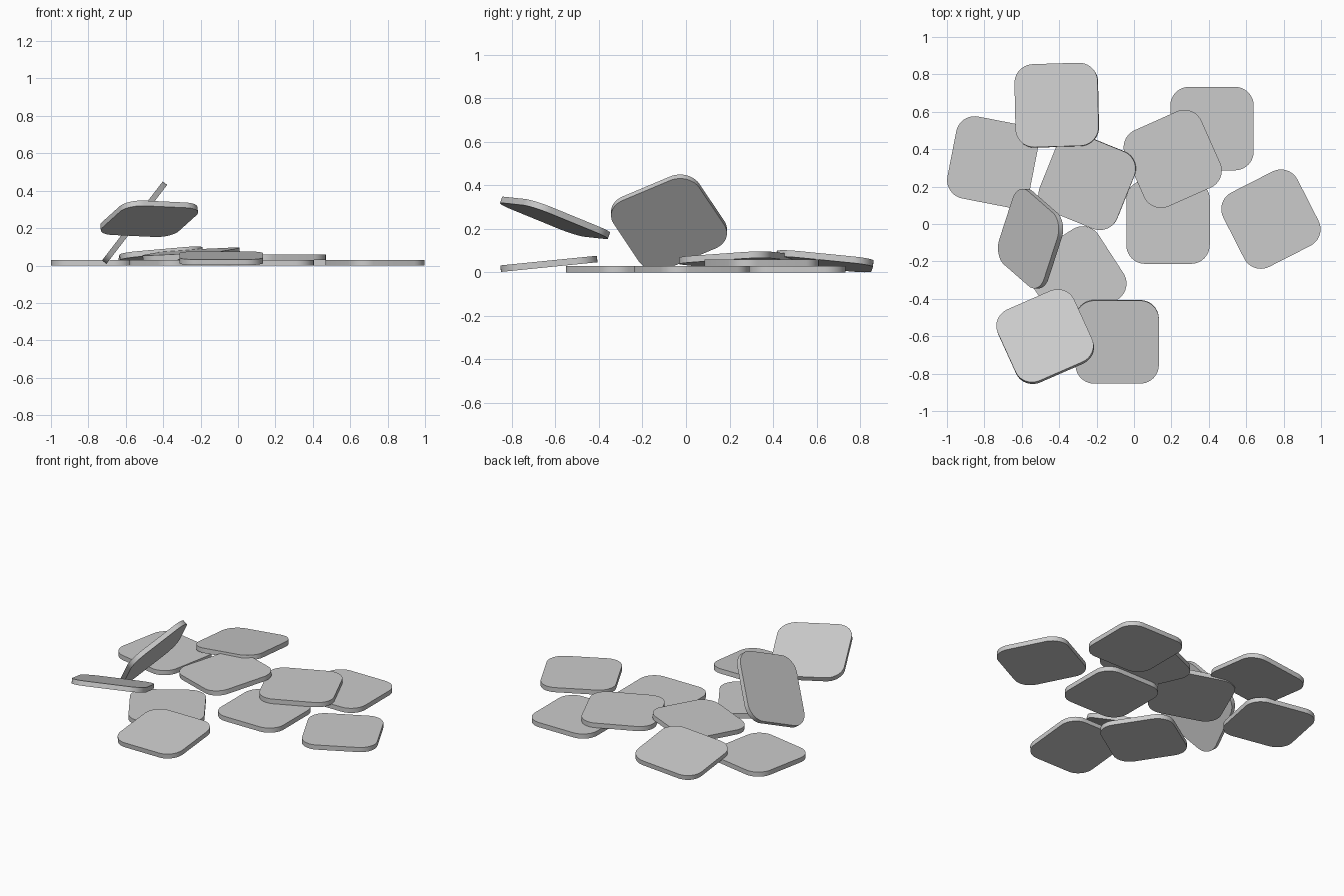
import bpy, bmesh
from math import radians, cos, sin, pi
from mathutils import Vector, Matrix

if "Cube" in bpy.data.objects:
    bpy.data.objects.remove(bpy.data.objects["Cube"])

SIDE, THICK, RADIUS, SEGS = 0.446, 0.03, 0.1, 10


def make_tile_mesh():
    """Square slab with rounded corners, centred on its origin."""
    bm = bmesh.new()
    inner = SIDE / 2 - RADIUS
    verts = []
    for q, (sx, sy) in enumerate([(1, 1), (-1, 1), (-1, -1), (1, -1)]):
        for i in range(SEGS + 1):
            a = q * pi / 2 + i / SEGS * pi / 2
            verts.append(bm.verts.new((sx * inner + RADIUS * cos(a),
                                       sy * inner + RADIUS * sin(a), -THICK / 2)))
    face = bm.faces.new(verts)
    ext = bmesh.ops.extrude_face_region(bm, geom=[face])
    top = [g for g in ext["geom"] if isinstance(g, bmesh.types.BMVert)]
    bmesh.ops.translate(bm, verts=top, vec=(0, 0, THICK))
    bmesh.ops.recalc_face_normals(bm, faces=bm.faces)
    # round rim shades smoothly, caps stay flat
    for f in bm.faces:
        f.smooth = len(f.verts) == 4
    for e in bm.edges:
        if any(len(f.verts) > 4 for f in e.link_faces):
            e.smooth = False
    mesh = bpy.data.meshes.new("tile")
    bm.to_mesh(mesh)
    bm.free()
    return mesh


def place(name, centre, yaw, slope=(0, 0)):
    """Spin the tile by yaw, then lean it so it rises by slope along x and y."""
    ob = bpy.data.objects.new(name, make_tile_mesh())
    bpy.context.collection.objects.link(ob)
    normal = Vector((-slope[0], -slope[1], 1)).normalized()
    tilt = Vector((0, 0, 1)).rotation_difference(normal).to_matrix().to_4x4()
    ob.matrix_world = (Matrix.Translation(centre) @ tilt
                       @ Matrix.Rotation(radians(yaw), 4, 'Z'))


G = THICK / 2
# tiles flat on the ground
place("ground_tile_left", (-0.755, 0.332, G), -11)
place("ground_tile_back", (0.417, 0.51, G), 0)
place("ground_tile_middle", (0.182, 0.01, G), 0)
place("ground_tile_right", (0.732, 0.026, G), 27)
place("ground_tile_front", (-0.31, -0.282, G), 33)
# tiles resting on others
place("stacked_tile", (0.207, 0.348, G + THICK), 24)
place("leaning_tile_back", (-0.413, 0.635, 0.051), 1.5, (0.09, -0.097))
place("leaning_tile_middle", (-0.25, 0.228, 0.06), -22, (0.065, 0.045))
place("leaning_tile_front", (-0.09, -0.63, 0.039), 0, (0, 0.1))
# steeply tilted tiles
place("raised_tile", (-0.475, -0.602, 0.25), 24, (0.11, -0.36))
place("standing_tile", (-0.553, -0.078, 0.229), -28, (1.3, 0))
